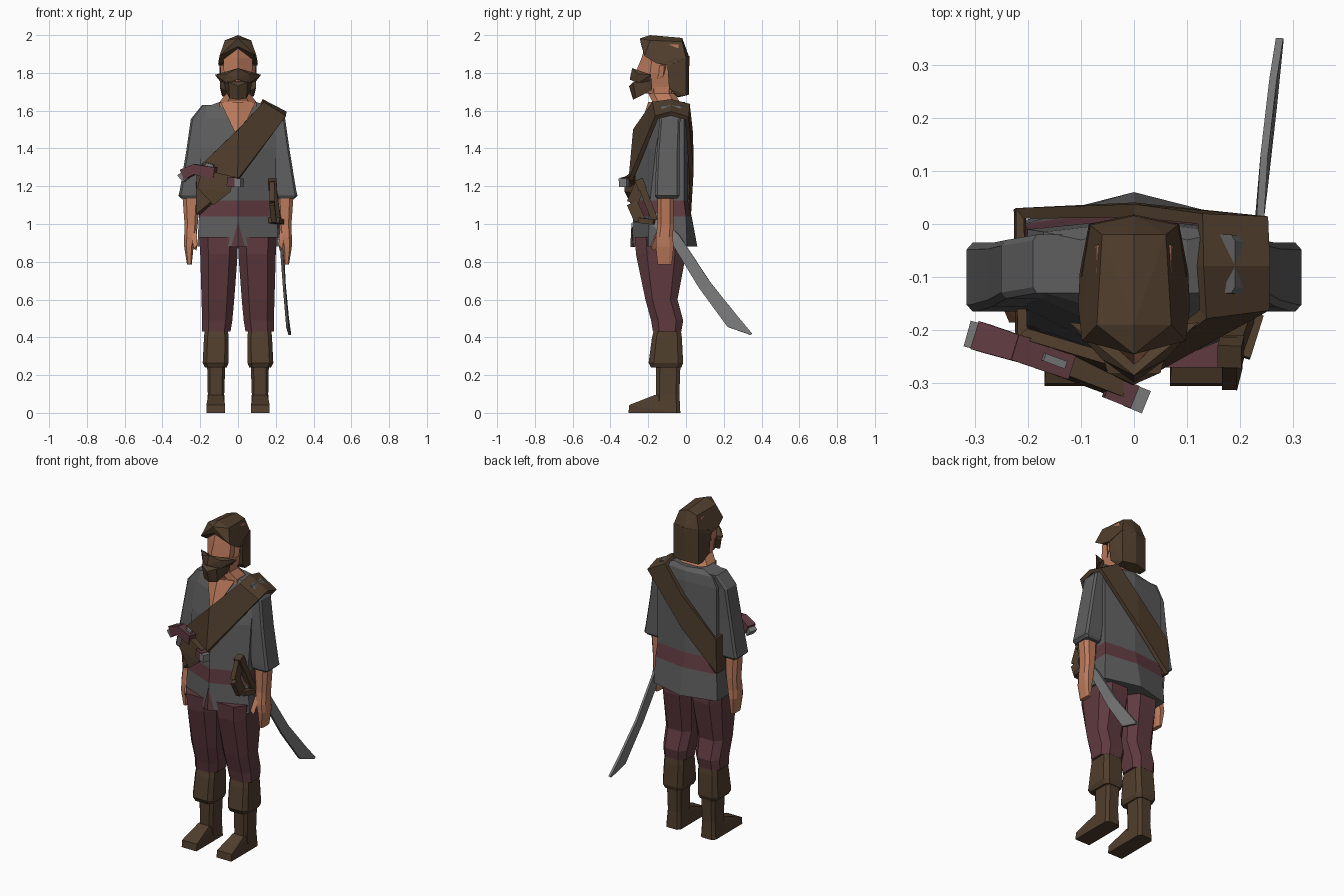
import bpy, bmesh
from mathutils import Vector

if "Cube" in bpy.data.objects:
    bpy.data.objects.remove(bpy.data.objects["Cube"], do_unlink=True)


def material(name, r, g, b):
    m = bpy.data.materials.new(name)
    m.use_nodes = True
    m.diffuse_color = (r, g, b, 1)
    m.node_tree.nodes["Principled BSDF"].inputs["Base Color"].default_value = (r, g, b, 1)
    m.roughness = 0.9
    return m


LEATHER = material("brown_leather_and_hair", .08, .048, .026)
SHIRT = material("grey_cloth", .112, .112, .112)
MAROON = material("maroon_cloth", .115, .043, .051)
SKIN = material("skin", .5, .195, .107)
STEEL = material("steel", .2, .195, .195)


def finish(name, bm, *mats):
    bmesh.ops.recalc_face_normals(bm, faces=bm.faces)
    me = bpy.data.meshes.new(name)
    bm.to_mesh(me)
    bm.free()
    for m in mats:
        me.materials.append(m)
    ob = bpy.data.objects.new(name, me)
    bpy.context.collection.objects.link(ob)
    return ob


def loft(name, rings, *mats):
    """Skin a stack of point rings and cap both ends."""
    bm = bmesh.new()
    vs = [[bm.verts.new(p) for p in r] for r in rings]
    n = len(vs[0])
    for a, b in zip(vs, vs[1:]):
        for i in range(n):
            bm.faces.new((a[i], a[(i + 1) % n], b[(i + 1) % n], b[i]))
    bm.faces.new(vs[0])
    bm.faces.new(vs[-1])
    return finish(name, bm, *mats)


def hull(name, pts, mat):
    bm = bmesh.new()
    for p in pts:
        bm.verts.new(p)
    res = bmesh.ops.convex_hull(bm, input=bm.verts)
    junk = {v for v in res["geom_interior"] + res["geom_unused"]
            if isinstance(v, bmesh.types.BMVert)}
    bmesh.ops.delete(bm, geom=list(junk), context='VERTS')
    return finish(name, bm, mat)


def mirrored(pts):
    return pts + [(-x, y, z) for x, y, z in pts]


def hull_pair(name, pts, mat):
    for side, s in (("left", 1), ("right", -1)):
        hull(f"{side}_{name}", [(s * x, y, z) for x, y, z in pts], mat)


def box_ring(x0, x1, y0, y1, z, c=.22):
    """Rectangle with cut corners."""
    dx, dy = (x1 - x0) * c, (y1 - y0) * c
    return [(x0 + dx, y0, z), (x1 - dx, y0, z), (x1, y0 + dy, z), (x1, y1 - dy, z),
            (x1 - dx, y1, z), (x0 + dx, y1, z), (x0, y1 - dy, z), (x0, y0 + dy, z)]


def limb_pair(name, rows, mat, c=.22):
    for side, s in (("left", 1), ("right", -1)):
        rings = [[(s * x, y, z) for x, y, z in box_ring(*r, c)] for r in rows]
        loft(f"{side}_{name}", rings, mat)


def ridge_ring(w, front, side_front, side_back, back, z):
    """Six sided ring with a ridge down the front and back."""
    return [(0, front, z), (w, side_front, z), (w, side_back, z),
            (0, back, z), (-w, side_back, z), (-w, side_front, z)]


def beam(name, p, q, w, h, mat, taper=1):
    """Box from p to q, w wide and h high."""
    p, q = Vector(p), Vector(q)
    d = (q - p).normalized()
    ref = Vector((0, 0, 1)) if abs(d.z) < .7 else Vector((1, 0, 0))
    u = d.cross(ref).normalized()
    v = u.cross(d)
    ends = [[e + u * (a * w * k / 2) + v * (b * h * k / 2)
             for a, b in ((-1, -1), (1, -1), (1, 1), (-1, 1))] for e, k in ((p, 1), (q, taper))]
    return loft(name, ends, mat)


def band(name, pairs, thick, mat, closed=False):
    """Strip between pairs of edge points, given thickness."""
    bm = bmesh.new()
    vs = [[bm.verts.new(p) for p in pr] for pr in pairs]
    for a, b in zip(vs, vs[1:] + (vs[:1] if closed else [])):
        bm.faces.new((a[0], a[1], b[1], b[0]))
    ob = finish(name, bm, mat)
    mod = ob.modifiers.new("thickness", 'SOLIDIFY')
    mod.thickness = thick
    mod.offset = 0


# Shirt body with a sash band
shirt = loft("shirt", [ridge_ring(*r) for r in (
    (.215, -.29, -.2, .005, .06, .88), (.207, -.28, -.195, 0, .03, 1.04),
    (.2, -.275, -.19, -.01, .01, 1.125), (.2, -.262, -.16, -.01, .01, 1.4),
    (.2, -.22, -.13, -.01, .01, 1.56), (.17, -.18, -.13, -.015, .005, 1.62),
    (.1, -.16, -.13, -.03, -.005, 1.645))], SHIRT, MAROON)
for f in shirt.data.polygons:
    if 1.05 < f.center.z < 1.12:
        f.material_index = 1
hull("shirt_front_split", mirrored([(0, -.288, 1.01), (0, -.295, .878), (.037, -.28, .878),
                                    (0, -.27, .878)]), MAROON)
limb_pair("sleeve", ((.12, .19, -.13, -.02, 1.63), (.15, .25, -.14, -.03, 1.555),
                     (.175, .275, -.155, -.035, 1.38), (.195, .308, -.165, -.035, 1.18),
                     (.2, .315, -.165, -.035, 1.15), (.205, .3, -.155, -.045, 1.135)), SHIRT, .1)

# Arms and hands
limb_pair("forearm", ((.2, .295, -.15, -.065, 1.16), (.213, .283, -.15, -.065, 1.0),
                      (.22, .285, -.16, -.07, .93), (.235, .285, -.16, -.065, .88),
                      (.245, .27, -.15, -.075, .785)), SKIN)
hull_pair("thumb", [(.22, -.15, .97), (.25, -.15, .96), (.225, -.12, .93),
                    (.215, -.185, .89), (.235, -.185, .87), (.22, -.165, .86)], SKIN)

# Trousers and boots
limb_pair("trouser_leg", ((0, .205, -.27, .0, .93), (.002, .2, -.265, 0, .84),
                          (.02, .193, -.215, -.045, .6), (.03, .19, -.185, -.015, .49),
                          (.04, .19, -.175, -.025, .43)), MAROON)
limb_pair("boot_shaft", ((.055, .175, -.165, -.03, .46), (.05, .18, -.18, -.022, .4),
                         (.05, .187, -.198, -.015, .265), (.06, .175, -.185, -.025, .24),
                         (.068, .163, -.158, -.03, .24), (.073, .16, -.158, -.035, .1),
                         (.068, .168, -.158, -.03, 0)), LEATHER, .15)
hull_pair("boot_foot", [(x, y, z) for x in (.068, .168) for y, z in
                        ((-.305, 0), (-.3, .042), (-.16, 0), (-.05, 0))]
          + [(x, y, .095) for x in (.08, .155) for y in (-.165, -.06)], LEATHER)

# Neck, open collar and head
loft("neck", [box_ring(*r) for r in ((-.1, .1, -.18, -.03, 1.62), (-.095, .095, -.18, -.035, 1.65),
                                     (-.062, .062, -.2, -.06, 1.69),
                                     (-.06, .06, -.2, -.06, 1.78))], SKIN)
hull("open_collar", mirrored([(.093, -.165, 1.645), (0, -.266, 1.45), (0, -.2, 1.645),
                              (0, -.1, 1.5)]), SKIN)
loft("head", [ridge_ring(*r) for r in (
    (.055, -.25, -.2, -.08, -.06, 1.69), (.075, -.268, -.19, -.05, -.03, 1.8),
    (.078, -.235, -.18, -.04, -.02, 1.88), (.07, -.215, -.17, -.04, -.02, 1.95))], SKIN)
hull_pair("ear", [(.07, -.15, 1.84), (.07, -.15, 1.77), (.07, -.1, 1.85),
                  (.095, -.115, 1.84), (.09, -.12, 1.78)], SKIN)

# Hair, moustache and beard
hull_pair("hair_top", [(0, -.245, 1.982), (0, -.19, 2), (0, -.02, 1.985), (0, -.235, 1.94),
                       (0, .018, 1.88), (.07, -.19, 1.972), (.06, -.02, 1.965),
                       (.098, -.22, 1.89), (.105, -.155, 1.85), (.102, -.09, 1.84),
                       (.085, 0, 1.88), (0, -.1, 1.84)], LEATHER)
hull_pair("hair_back", [(0, .018, 1.89), (0, .015, 1.685), (.083, 0, 1.89), (.1, -.1, 1.86),
                        (.085, 0, 1.68), (.095, -.09, 1.72), (.08, -.045, 1.675),
                        (0, -.045, 1.67)], LEATHER)
hull_pair("moustache", [(0, -.285, 1.825), (0, -.298, 1.765), (0, -.2, 1.77),
                        (.06, -.255, 1.795), (.06, -.255, 1.745),
                        (.122, -.185, 1.79), (.095, -.19, 1.755)], LEATHER)
hull("beard", mirrored([(.077, -.18, 1.77), (.068, -.18, 1.71), (.045, -.265, 1.665),
                        (0, -.302, 1.73), (0, -.28, 1.658), (.05, -.28, 1.75)]), LEATHER)

# Shoulder strap around the body
band("shoulder_strap", [
    ((.125, -.08, 1.65), (.25, -.08, 1.585)), ((.13, -.17, 1.64), (.248, -.155, 1.565)),
    ((0, -.268, 1.5), (0, -.292, 1.235)), ((-.21, -.205, 1.29), (-.212, -.212, 1.05)),
    ((-.215, .02, 1.27), (-.215, .022, 1.06)), ((0, .025, 1.48), (0, .028, 1.28)),
    ((.125, .01, 1.63), (.248, .005, 1.56))], .025, LEATHER, True)

# Pistol in its holster
hull("holster", [(x, y + d, z) for d in (0, .06) for x, y, z in
                 ((-.215, -.26, 1.19), (-.19, -.26, 1.29), (-.02, -.325, 1.25),
                  (-.04, -.325, 1.17), (-.13, -.29, 1.1))], LEATHER)
beam("pistol_grip", (-.12, -.265, 1.27), (-.23, -.23, 1.29), .055, .06, MAROON, .9)
beam("pistol_butt", (-.215, -.235, 1.295), (-.29, -.212, 1.262), .05, .05, MAROON, 1.1)
beam("pistol_butt_cap", (-.275, -.217, 1.262), (-.3, -.21, 1.24), .05, .045, STEEL)
beam("pistol_hammer", (-.17, -.25, 1.315), (-.13, -.265, 1.305), .015, .02, STEEL)
beam("pistol_fore_end", (-.05, -.305, 1.225), (0, -.325, 1.22), .045, .05, MAROON)
beam("pistol_muzzle", (-.01, -.322, 1.22), (.022, -.335, 1.218), .045, .045, STEEL)

# Curved sword with a closed hand guard
hilt = [(.18, -.24, 1.215), (.18, -.285, 1.11), (.19, -.245, 1.02), (.215, -.165, 1.01)]
for i, (a, b) in enumerate(zip(hilt, hilt[1:])):
    beam(f"sword_guard_{i + 1}", a, b, .06, .028, LEATHER)
beam("sword_pommel", (.18, -.25, 1.235), (.185, -.23, 1.185), .045, .045, LEATHER)
beam("sword_grip", (.185, -.235, 1.2), (.21, -.165, 1.02), .035, .035, LEATHER)
band("sword_blade", [
    ((.2, -.2, 1.02), (.2, -.16, 1.06)), ((.228, -.07, .89), (.235, -.035, .94)),
    ((.245, .07, .66), (.245, .13, .69)), ((.262, .22, .455), (.262, .275, .51)),
    ((.274, .34, .413), (.274, .35, .42))], .014, STEEL)
